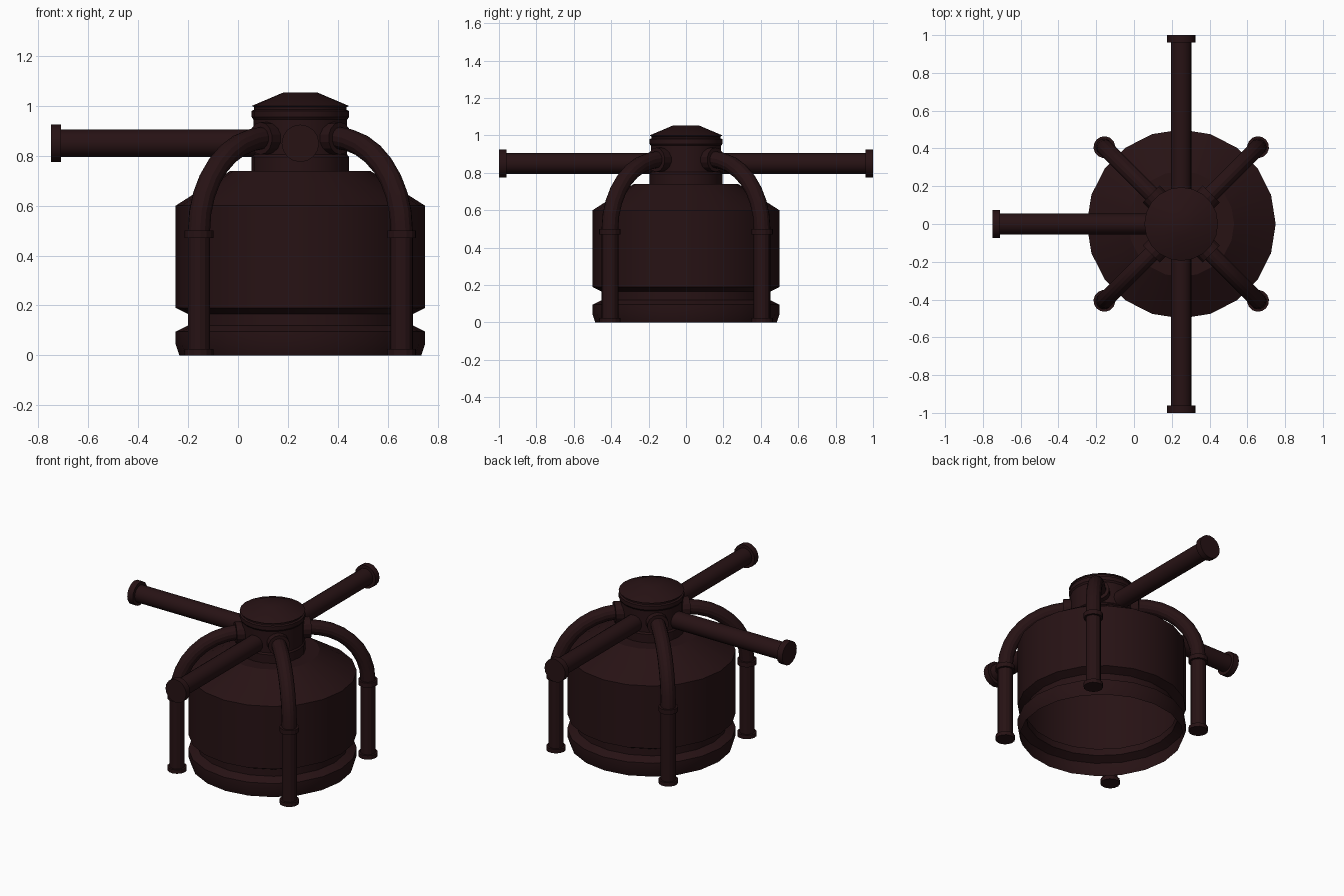
import bpy, bmesh, math
from mathutils import Vector, Matrix

if "Cube" in bpy.data.objects:
    bpy.data.objects.remove(bpy.data.objects["Cube"])

CX = 0.25   # axis of the tank
mat = bpy.data.materials.new("dark_iron")
mat.diffuse_color = (0.02, 0.006, 0.007, 1)
mat.use_nodes = True
mat.node_tree.nodes["Principled BSDF"].inputs["Base Color"].default_value = mat.diffuse_color


def skin(name, rings, matrix, cap_start=True, cap_end=True):
    """Bridge consecutive rings of points into a tube."""
    bm = bmesh.new()
    loops = [[bm.verts.new(p) for p in ring] for ring in rings]
    n = len(loops[0])
    for a, b in zip(loops, loops[1:]):
        for i in range(n):
            j = (i + 1) % n
            bm.faces.new((a[i], a[j], b[j], b[i]))
    if cap_start:
        bm.faces.new(loops[0][::-1])
    if cap_end:
        bm.faces.new(loops[-1])
    bmesh.ops.recalc_face_normals(bm, faces=bm.faces)
    mesh = bpy.data.meshes.new(name)
    bm.to_mesh(mesh)
    bm.free()
    mesh.materials.append(mat)
    ob = bpy.data.objects.new(name, mesh)
    bpy.context.collection.objects.link(ob)
    ob.matrix_world = matrix
    bpy.ops.object.select_all(action='DESELECT')
    ob.select_set(True)
    bpy.context.view_layer.objects.active = ob
    bpy.ops.object.shade_smooth_by_angle(angle=math.radians(25))
    return ob


def ring(u, z, tilt, r, n):
    """Circle in the local xz plane whose axis points at angle tilt from +x."""
    normal = Vector((-math.sin(tilt), 0, math.cos(tilt)))
    side = Vector((0, 1, 0))
    return [Vector((u, 0, z)) + r * (math.cos(t) * normal + math.sin(t) * side)
            for t in (2 * math.pi * i / n for i in range(n))]


def sweep(name, path, matrix, n, **caps):
    return skin(name, [ring(*p, n) for p in path], matrix, **caps)


def lathe(name, profile, n, **caps):
    path = [(0, z, math.pi / 2, r) for r, z in profile]
    return sweep(name, path, Matrix.Translation((CX, 0, 0)), n, **caps)


def spoke(degrees):
    return Matrix.Translation((CX, 0, 0)) @ Matrix.Rotation(math.radians(degrees), 4, 'Z')


# Tank shell, open underneath, with a groove near the foot
lathe("tank", [(0.485, 0), (0.5, 0.045), (0.5, 0.095), (0.45, 0.12), (0.45, 0.165),
               (0.5, 0.19), (0.5, 0.6), (0.28, 0.74)], 20, cap_start=False)

# Neck with shallow bands and a bevelled lid
lathe("neck", [(0.195, 0.735), (0.195, 0.795), (0.188, 0.805), (0.188, 0.945),
               (0.195, 0.955), (0.195, 0.98), (0.185, 0.985), (0.185, 0.995),
               (0.195, 1.0), (0.07, 1.053)], 20)

# Straight outlet pipes with end flanges
for name, deg in (("back_pipe", 90), ("front_pipe", -90), ("left_pipe", 180)):
    sweep(name, [(0.12, 0.85, 0, 0.055), (0.96, 0.85, 0, 0.055), (0.96, 0.85, 0, 0.075),
                 (1.0, 0.85, 0, 0.075)], spoke(deg), 16)

# Four bent down pipes: neck collar, quarter bend, mid collar, foot flange
R, U0, ZB, DOWN = 0.37, 0.205, 0.5, -math.pi / 2
bend = [(U0 + R * math.sin(a), ZB + R * math.cos(a), -a, 0.045)
        for a in (math.pi / 2 * i / 8 for i in range(9))]
U1 = U0 + R
leg = [(0.14, ZB + R, 0, 0.065), (0.225, ZB + R, 0, 0.065), (0.225, ZB + R, 0, 0.045)]
leg += bend[1:]
leg += [(U1, z, DOWN, r) for z, r in ((0.5, 0.058), (0.47, 0.058), (0.47, 0.045),
                                      (0.025, 0.045), (0.025, 0.058), (0, 0.058))]
for i, deg in enumerate((45, 135, 225, 315)):
    sweep(f"down_pipe_{i + 1}", leg, spoke(deg), 14)
